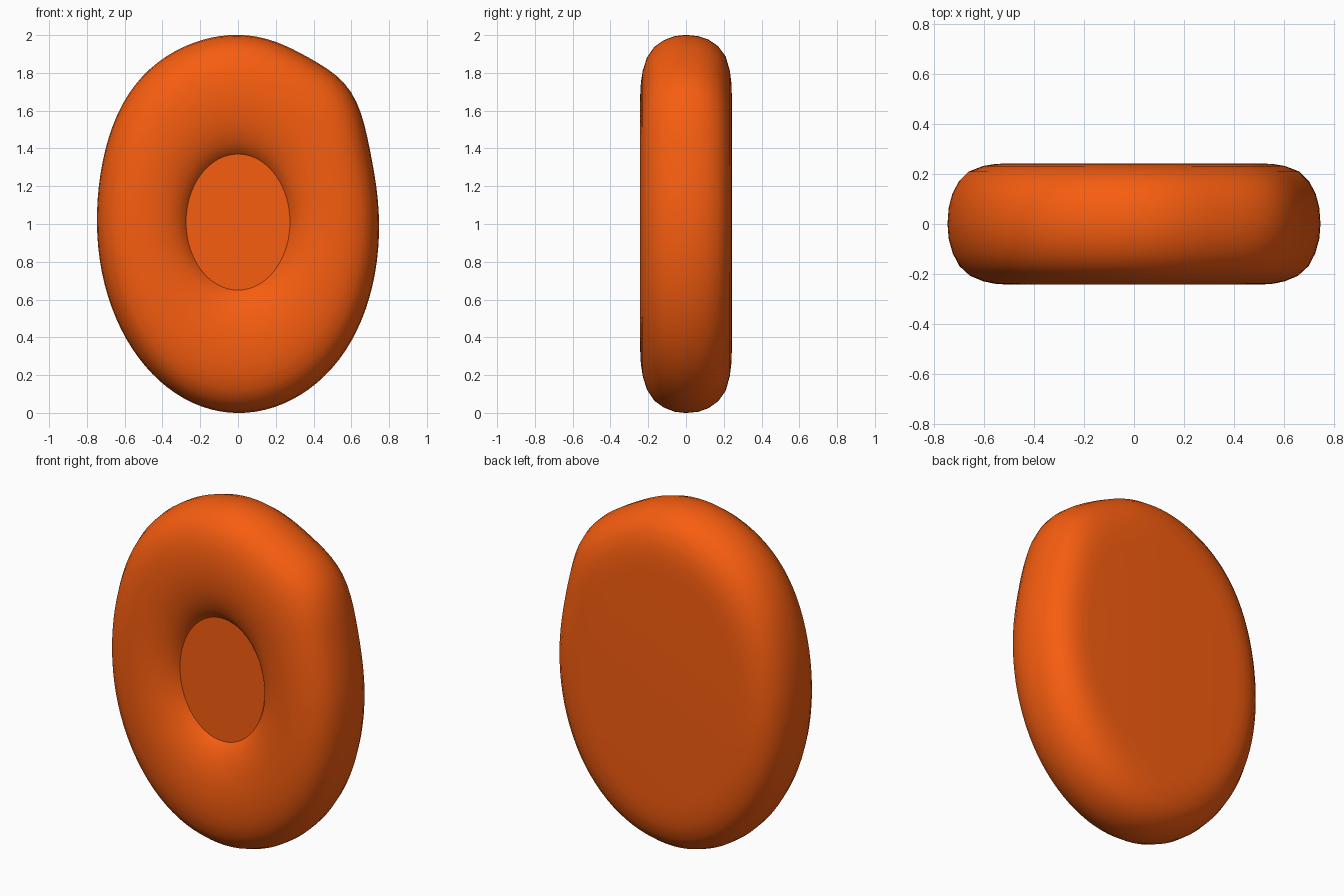
import bpy, bmesh, math

if "Cube" in bpy.data.objects:
    bpy.data.objects.remove(bpy.data.objects["Cube"])

SEG = 96
# Slight uneven swellings of the oval rim: angle, width, amount
BUMPS = [(41, 11, 0.064), (138, 18, 0.038), (-39, 20, 0.016)]
# Cross-section from inner disc (t=0) to rim (t=1), as (t, y)
PROFILE = [(0.0, -0.145), (0.03, -0.166), (0.1, -0.194), (0.2, -0.219),
           (0.33, -0.237), (0.48, -0.243), (0.6, -0.239), (0.7, -0.229),
           (0.81, -0.207), (0.9, -0.168), (0.955, -0.118), (0.99, -0.06),
           (1.0, 0.0), (0.99, 0.065), (0.96, 0.12), (0.905, 0.17),
           (0.82, 0.21), (0.7, 0.232), (0.6, 0.24), (0.48, 0.243)]


def swell(deg):
    total = 1.0
    for centre, width, amount in BUMPS:
        d = (deg - centre + 180) % 360 - 180
        total += amount * math.exp(-0.5 * (d / width) ** 2)
    return total


# Oval ring body lofted from the section, capped by front disc and flat back
bm = bmesh.new()
rings = []
for t, y in PROFILE:
    ring = []
    for i in range(SEG):
        deg = 360 * i / SEG
        c, s = math.cos(math.radians(deg)), math.sin(math.radians(deg))
        k = swell(deg)
        x = (1 - t) * 0.275 * c + t * 0.745 * k * c
        z = (1 - t) * (0.36 * s + 0.01) + t * k * s
        ring.append(bm.verts.new((x, y, 1 + z)))
    rings.append(ring)
for a, b in zip(rings, rings[1:]):
    for i in range(SEG):
        j = (i + 1) % SEG
        bm.faces.new((a[i], a[j], b[j], b[i]))
bm.faces.new(rings[0])
bm.faces.new(rings[-1])
bmesh.ops.recalc_face_normals(bm, faces=bm.faces)

mesh = bpy.data.meshes.new("oval_ring")
bm.to_mesh(mesh)
bm.free()
body = bpy.data.objects.new("oval_ring", mesh)
bpy.context.collection.objects.link(body)

# Orange material
mat = bpy.data.materials.new("orange")
mat.diffuse_color = (0.93, 0.11, 0.005, 1)
mat.use_nodes = True
mat.node_tree.nodes["Principled BSDF"].inputs["Base Color"].default_value = mat.diffuse_color
mesh.materials.append(mat)

bpy.context.view_layer.objects.active = body
body.select_set(True)
bpy.ops.object.shade_smooth_by_angle(angle=math.radians(35))
